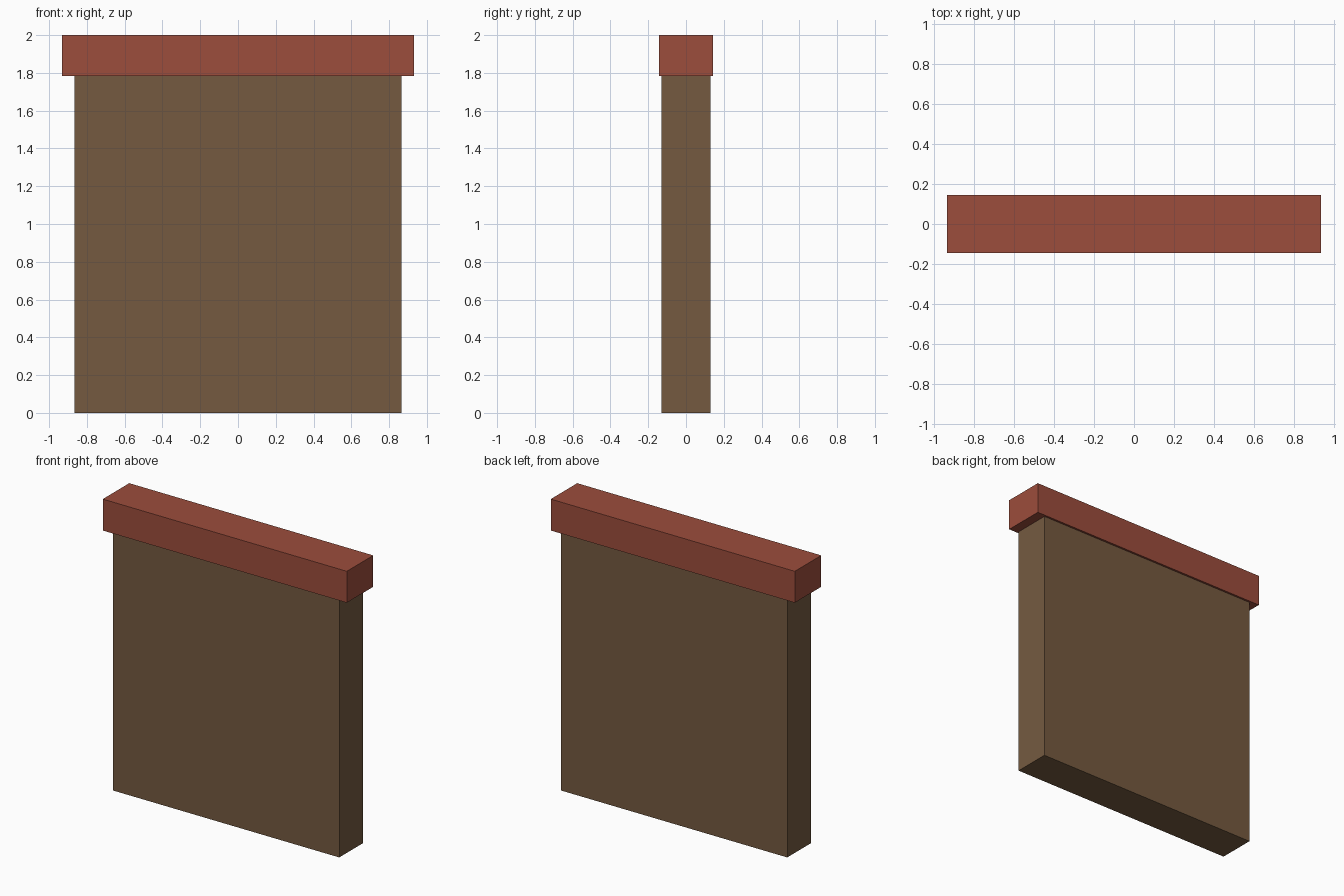
import bpy

if "Cube" in bpy.data.objects:
    bpy.data.objects.remove(bpy.data.objects["Cube"])


def material(name, color):
    mat = bpy.data.materials.new(name)
    mat.diffuse_color = (*color, 1)
    mat.use_nodes = True
    mat.node_tree.nodes["Principled BSDF"].inputs["Base Color"].default_value = mat.diffuse_color
    return mat


def box(name, width, depth, z0, z1, mat):
    bpy.ops.mesh.primitive_cube_add(size=1, location=(0, 0, (z0 + z1) / 2))
    ob = bpy.context.object
    ob.name = name
    ob.scale = (width, depth, z1 - z0)
    bpy.ops.object.transform_apply(location=False, rotation=False, scale=True)
    ob.data.materials.append(mat)
    return ob


# Wall slab standing on the ground
box("wall_panel", 1.73, 0.26, 0, 1.783, material("brown", (0.178, 0.102, 0.051)))

# Slightly overhanging coping on top
box("coping", 1.865, 0.288, 1.783, 2.0, material("brick_red", (0.332, 0.074, 0.045)))
